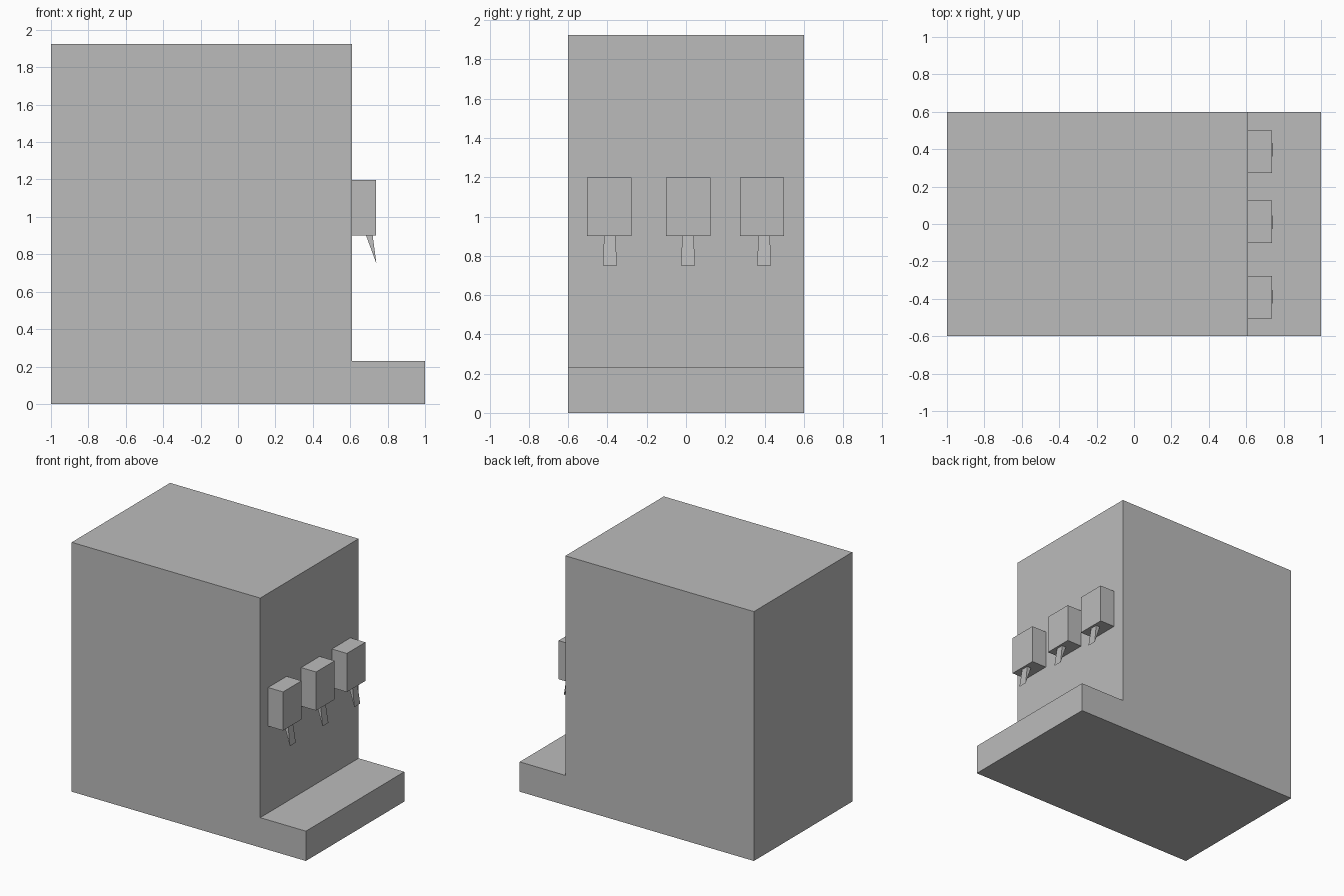
import bpy
import bmesh

if "Cube" in bpy.data.objects:
    bpy.data.objects.remove(bpy.data.objects["Cube"])

grey = bpy.data.materials.new("plain_grey")
grey.diffuse_color = (0.5, 0.5, 0.5, 1)
grey.use_nodes = True
grey.node_tree.nodes["Principled BSDF"].inputs["Base Color"].default_value = grey.diffuse_color


def finish(bm, name):
    bmesh.ops.recalc_face_normals(bm, faces=bm.faces[:])
    mesh = bpy.data.meshes.new(name)
    bm.to_mesh(mesh)
    bm.free()
    mesh.materials.append(grey)
    obj = bpy.data.objects.new(name, mesh)
    bpy.context.collection.objects.link(obj)
    return obj


def extrude_profile(name, profile, y0, y1):
    """Extrude an (x, z) outline along y."""
    bm = bmesh.new()
    face = bm.faces.new([bm.verts.new((x, y0, z)) for x, z in profile])
    new = bmesh.ops.extrude_face_region(bm, geom=[face])["geom"]
    verts = [v for v in new if isinstance(v, bmesh.types.BMVert)]
    bmesh.ops.translate(bm, verts=verts, vec=(0, y1 - y0, 0))
    return finish(bm, name)


def lever(name, y):
    """Wedge that flares sideways and thins to an edge at the bottom."""
    bm = bmesh.new()
    top = [bm.verts.new((x, y + s * 0.029, 0.9))
           for x, s in ((0.685, -1), (0.72, -1), (0.72, 1), (0.685, 1))]
    tip = [bm.verts.new((0.74, y + s * 0.036, 0.75)) for s in (-1, 1)]
    a, b, c, d = top
    e, f = tip
    for face in ((a, b, c, d), (b, c, f, e), (a, d, f, e), (a, b, e), (d, c, f)):
        bm.faces.new(face)
    return finish(bm, name)


# Cabinet with a drip ledge along the right side
extrude_profile("cabinet", [(-1, 0), (1, 0), (1, 0.23), (0.61, 0.23),
                            (0.61, 1.925), (-1, 1.925)], -0.6, 0.6)

# Three dispenser heads, each with a hanging lever
heads = ((-0.391, -0.388), (0.012, 0.01), (0.387, 0.398))
for i, (head_y, lever_y) in enumerate(heads, 1):
    extrude_profile(f"dispenser_head_{i}",
                    [(0.61, 0.9), (0.738, 0.9), (0.738, 1.198), (0.61, 1.198)],
                    head_y - 0.113, head_y + 0.113)
    lever(f"lever_{i}", lever_y)
